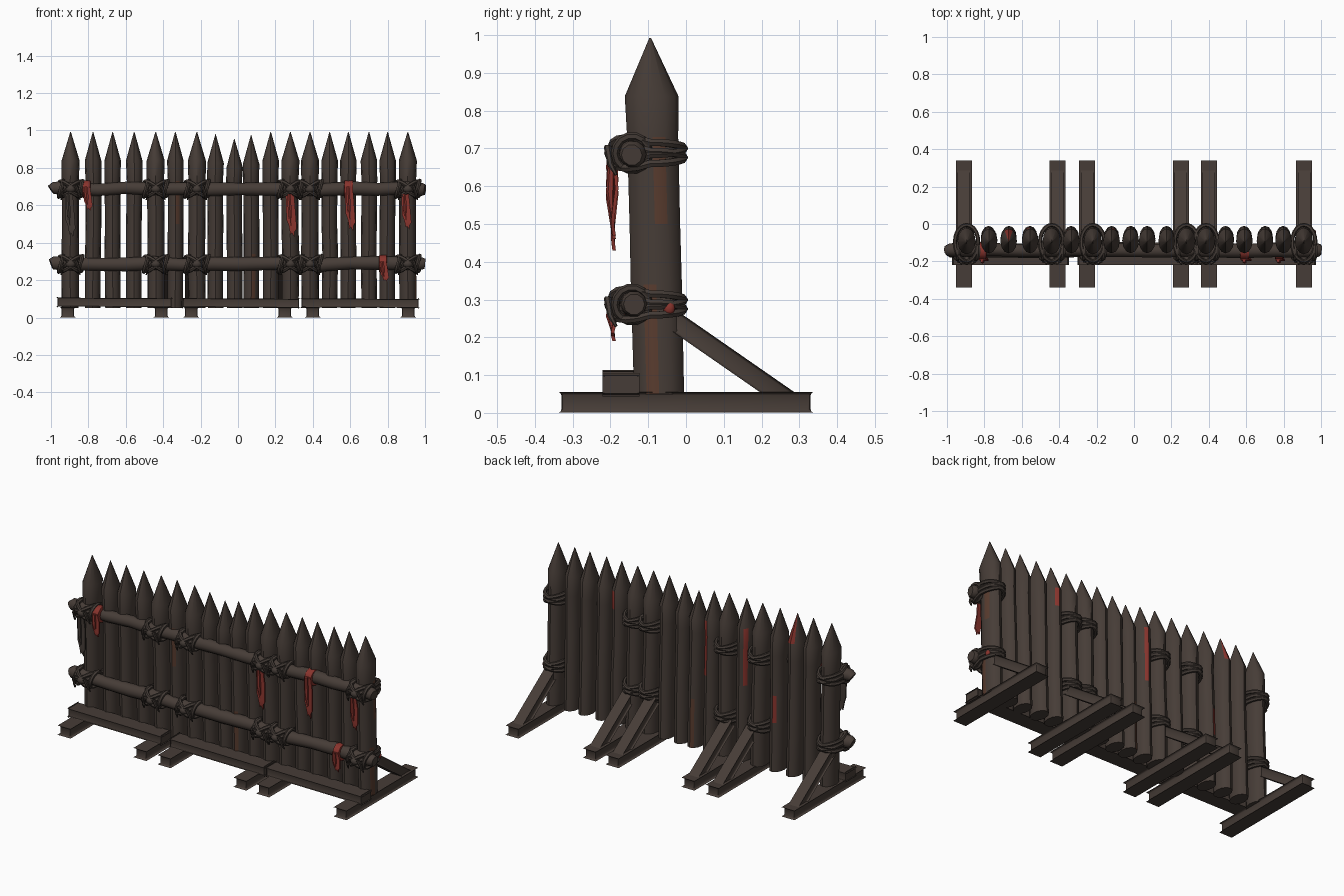
import bpy, bmesh, math, random
from mathutils import Vector

if "Cube" in bpy.data.objects:
    bpy.data.objects.remove(bpy.data.objects["Cube"])

random.seed(4)


def material(name, rgb):
    m = bpy.data.materials.new(name)
    m.diffuse_color = (*rgb, 1)
    m.use_nodes = True
    m.node_tree.nodes["Principled BSDF"].inputs["Base Color"].default_value = m.diffuse_color
    return m


WOOD = material("dark_wood", (0.062, 0.046, 0.038))
ROPE = material("old_rope", (0.056, 0.043, 0.036))
RED = material("red_cloth", (0.25, 0.034, 0.026))
RUST = material("rust_stain", (0.10, 0.045, 0.028))


def finish(name, bm, mats, angle=40):
    bmesh.ops.recalc_face_normals(bm, faces=bm.faces)
    me = bpy.data.meshes.new(name)
    bm.to_mesh(me)
    bm.free()
    for m in mats:
        me.materials.append(m)
    ob = bpy.data.objects.new(name, me)
    bpy.context.collection.objects.link(ob)
    bpy.ops.object.select_all(action='DESELECT')
    ob.select_set(True)
    bpy.context.view_layer.objects.active = ob
    bpy.ops.object.shade_smooth_by_angle(angle=math.radians(angle))
    return ob


def tube(name, pts, radii, mat, sides=8, closed=False):
    """Sweep a round section along a path."""
    bm = bmesh.new()
    pts = [Vector(p) for p in pts]
    n, rings = len(pts), []
    for i, p in enumerate(pts):
        a = pts[(i - 1) % n] if closed else pts[max(i - 1, 0)]
        b = pts[(i + 1) % n] if closed else pts[min(i + 1, n - 1)]
        t = (b - a).normalized()
        ref = Vector((0, 0, 1)) if abs(t.z) < 0.85 else Vector((1, 0, 0))
        if closed and name.startswith("rail_wrap"):
            ref = Vector((1, 0, 0))
        u = t.cross(ref).normalized()
        v = t.cross(u)
        r = radii[i] if isinstance(radii, list) else radii
        rings.append([bm.verts.new(p + r * (u * math.cos(k * math.tau / sides)
                                            + v * math.sin(k * math.tau / sides)))
                      for k in range(sides)])
    for i in range(n if closed else n - 1):
        r0, r1 = rings[i], rings[(i + 1) % n]
        for k in range(sides):
            j = (k + 1) % sides
            bm.faces.new((r0[k], r0[j], r1[j], r1[k]))
    if not closed:
        bm.faces.new(rings[0])
        bm.faces.new(rings[-1])
    return finish(name, bm, [mat])


def beam(name, a, b, width, height):
    """Bevelled timber between two points in an upright plane."""
    a, b = Vector(a), Vector(b)
    d = (b - a).normalized()
    side = d.cross(Vector((0, 0, 1))).normalized()
    up = side.cross(d)
    bm = bmesh.new()
    bmesh.ops.create_cube(bm, size=1)
    for v in bm.verts:
        c = v.co.copy()
        v.co = (a + b) / 2 + d * c.x * (b - a).length + side * c.y * width + up * c.z * height
    bmesh.ops.bevel(bm, geom=list(bm.edges), offset=min(width, height) * 0.16,
                    segments=2, profile=0.5, affect='EDGES')
    return finish(name, bm, [WOOD], 35)


# Sharpened stakes; stains are chosen by height band and direction
STAKES = [-.895, -.775, -.67, -.555, -.44, -.335, -.22, -.12, -.02,
          .07, .175, .28, .385, .49, .59, .70, .80, .908]
POSTS = {0: -.91, 4: -.41, 6: -.25, 11: .25, 12: .40, 17: .91}
STAINS = {(2, 4, 2): 1, (2, 4, 3): 1, (5, 2, 4): 1, (5, 3, 4): 1, (3, 1, 3): 1,
          (13, 3, 2): 1, (7, 2, 2): 1, (7, 3, 2): 1, (5, 2, 9): 2,
          (17, 2, 0): 2, (17, 0, 11): 2, (9, 0, 9): 2, (8, 0, 3): 2}
SIDES = 12


def stake(i, x):
    post = i in POSTS
    top = {7: .98, 8: .955, 9: .975}.get(i, .993)
    rx, ry = (.047, .069) if post else (.043, .064)
    levels = [(.05, .96), (.34, .98), (.50, .97), (.73, .98), (top - .155, 1.03), (top, .03)]
    bm = bmesh.new()
    rings = []
    for z, s in levels:
        wob = random.uniform(-.003, .003) if z < .8 else 0
        rings.append([bm.verts.new((x + wob + rx * s * math.cos(k * math.tau / SIDES),
                                    -.07 - .025 * z + ry * s * math.sin(k * math.tau / SIDES), z))
                      for k in range(SIDES)])
    for lv in range(len(levels) - 1):
        for k in range(SIDES):
            j = (k + 1) % SIDES
            f = bm.faces.new((rings[lv][k], rings[lv][j], rings[lv + 1][j], rings[lv + 1][k]))
            f.material_index = STAINS.get((i, lv, k), 0)
    bm.faces.new(rings[0])
    bm.faces.new(rings[-1])
    finish("post_stake" if post else "stake", bm, [WOOD, RED, RUST])


for i, x in enumerate(STAKES):
    stake(i, x)

# Horizontal rails, slightly crooked logs
RAILS = {"upper_rail": .688, "lower_rail": .287}
for name, z in RAILS.items():
    xs = [-1, -.985] + [-.9 + .15 * k for k in range(13)] + [.985, 1]
    pts = [(x, -.14 + random.uniform(-.004, .004), z + random.uniform(-.006, .006)) for x in xs]
    tube(name, pts, [.028] + [random.uniform(.034, .039) for _ in xs[2:]] + [.028], WOOD, 10)

# Base planks along the front
for a, b, z in ((-.965, -.355, .083), (-.295, .325, .08), (.34, .965, .079)):
    beam("base_plank", (a, -.172, z), (b, -.172, z - .004), .082, .047)

# Ground feet and diagonal braces
for x in POSTS.values():
    beam("foot", (x, -.33, .028), (x, .33, .028), .068, .055)
    beam("brace", (x, .27, .035), (x, -.04, .25), .05, .052)


# Rope lashings at every post and rail crossing
def lashing(x, z):
    for sign in (-1, 1):
        for shift in (-.012, .012):
            pts = []
            for k in range(20):
                t = k * math.tau / 20
                front = max(0, -math.sin(t))
                pts.append((x + .062 * math.cos(t), -.095 + (.104 if math.sin(t) < 0 else .09) * math.sin(t),
                            z + shift + sign * .036 * math.cos(t) * (.45 + .9 * front)))
            tube("post_lashing", pts, .011, ROPE, 6, True)
        wx = x + sign * .052
        pts = [(wx + .012 * math.sin(k * math.tau / 14), -.143 + .045 * math.cos(k * math.tau / 14),
                z + .045 * math.sin(k * math.tau / 14)) for k in range(14)]
        tube("rail_wrap", pts, .011, ROPE, 6, True)
        # loose rope end
        tube("rope_end", [(x + sign * .012, -.19, z), (x + sign * .03, -.208, z + .015),
                          (x + sign * .045, -.20, z - .03), (x + sign * .05, -.185, z - .058)],
             [.011, .01, .008, .004], ROPE, 6)
    bm = bmesh.new()
    bmesh.ops.create_icosphere(bm, subdivisions=2, radius=1)
    for v in bm.verts:
        v.co = Vector((x + v.co.x * .028, -.195 + v.co.y * .022, z + v.co.z * .022))
    finish("knot", bm, [ROPE])


for i in POSTS:
    for z in RAILS.values():
        lashing(STAKES[i], z)


# Torn cloth strips hanging from the rails
def cloth(x, top, bottom, w, mat, band=None):
    h = top - bottom
    outline = [(-.45, 0), (.45, 0), (.5, .35), (.55, .8), (.3, .88), (.25, 1),
               (.0, .9), (-.15, .95), (-.3, .72), (-.5, .6)]
    bm = bmesh.new()
    f = bm.faces.new([bm.verts.new((x + u * w + .012 * v, -.193 + .006 * math.sin(v * 6), top - v * h))
                      for u, v in outline])
    ext = bmesh.ops.extrude_face_region(bm, geom=[f])
    for v in ext["geom"]:
        if isinstance(v, bmesh.types.BMVert):
            v.co.y += .009
    bmesh.ops.triangulate(bm, faces=bm.faces)
    finish("cloth_strip", bm, [mat])
    # narrower second layer
    tube("cloth_fold", [(x - .1 * w, -.197, top), (x, -.2, top - .4 * h), (x + .15 * w, -.195, top - .8 * h)],
         [.009, .012, .002], mat, 6)
    if band:
        tube("cloth_band", [(x - w * .5, -.143, band), (x - w * .45, -.143, band),
                            (x + w * .45, -.143, band), (x + w * .5, -.143, band)],
             [.04, .047, .047, .04], mat, 12)


cloth(-.81, .70, .57, .042, RED, .686)
cloth(.277, .66, .43, .05, RED)
cloth(.592, .70, .46, .048, RED, .686)
cloth(.893, .66, .47, .045, RED)
cloth(.775, .30, .19, .042, RED, .287)
cloth(-.905, .66, .43, .048, ROPE)

# Red smear on the end post
bm = bmesh.new()
bmesh.ops.create_icosphere(bm, subdivisions=2, radius=1)
for v in bm.verts:
    v.co = Vector((.962 + v.co.x * .012, -.045 + v.co.y * .016, .277 + v.co.z * .018))
finish("red_smear", bm, [RED])
